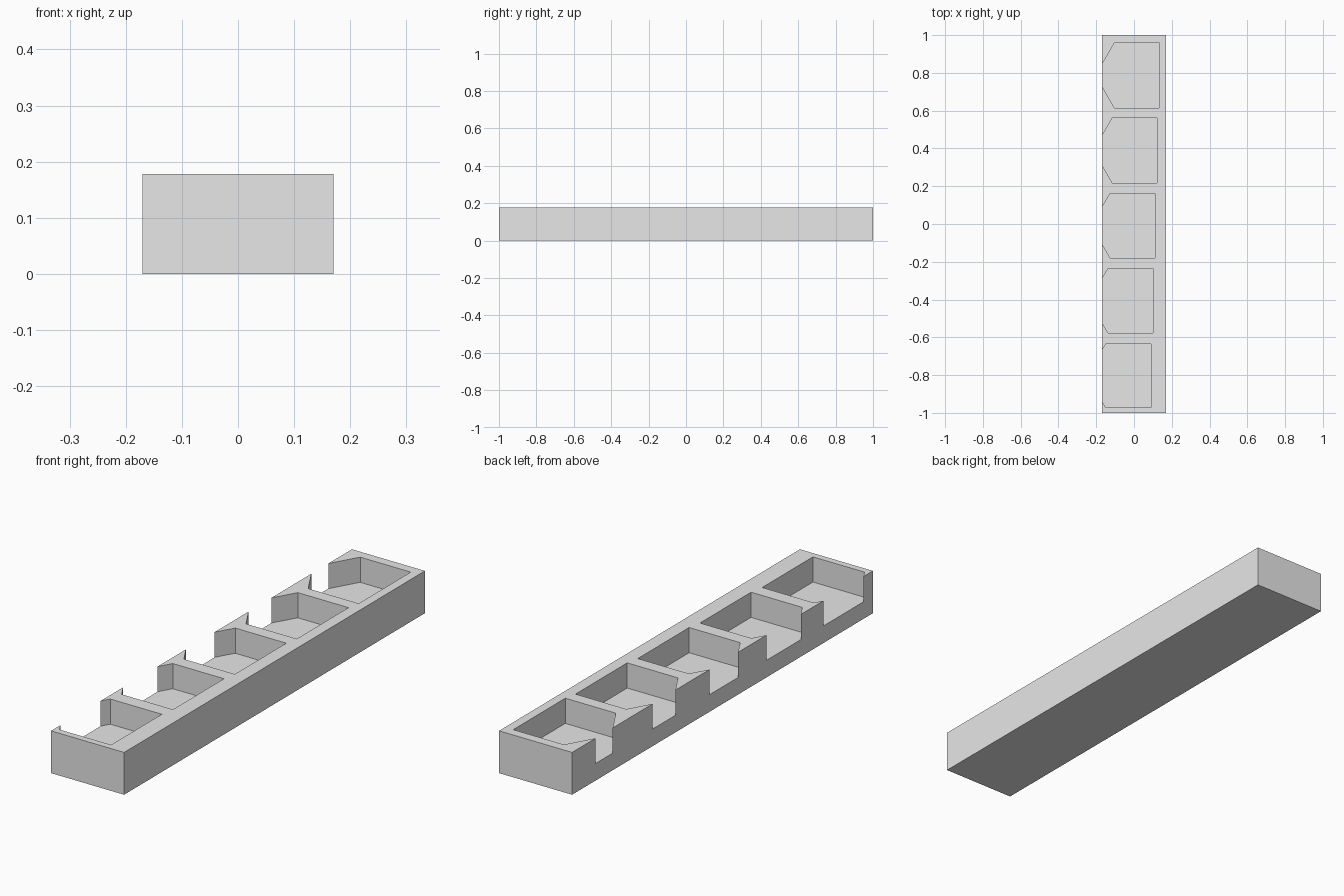
import bpy
import bmesh
from math import sqrt

cube = bpy.data.objects.get("Cube")
if cube:
    bpy.data.objects.remove(cube, do_unlink=True)

HALF_W, HALF_L, HEIGHT, FLOOR = 0.17, 1.0, 0.178, 0.072

grey = bpy.data.materials.new("light_grey")
grey.use_nodes = True
grey.diffuse_color = (0.8, 0.8, 0.8, 1)
grey.node_tree.nodes["Principled BSDF"].inputs["Base Color"].default_value = (0.8, 0.8, 0.8, 1)


def prism(name, outline, z0, z1):
    """Extrude a flat outline from z0 up to z1."""
    bm = bmesh.new()
    base = bm.faces.new([bm.verts.new((x, y, z0)) for x, y in outline])
    top = bmesh.ops.extrude_face_region(bm, geom=[base])["geom"]
    moved = [v for v in top if isinstance(v, bmesh.types.BMVert)]
    bmesh.ops.translate(bm, verts=moved, vec=(0, 0, z1 - z0))
    bmesh.ops.recalc_face_normals(bm, faces=bm.faces)
    mesh = bpy.data.meshes.new(name)
    bm.to_mesh(mesh)
    bm.free()
    mesh.materials.append(grey)
    obj = bpy.data.objects.new(name, mesh)
    bpy.context.collection.objects.link(obj)
    return obj


# Solid tray block
tray = prism("tray", [(-HALF_W, -HALF_L), (HALF_W, -HALF_L),
                      (HALF_W, HALF_L), (-HALF_W, HALF_L)], 0, HEIGHT)

# Five pockets, open on one long side through a mouth that widens toward the front
for i in range(5):
    yc = 0.787 - 0.3977 * i
    half = 0.173 - 0.0011 * i
    back = 0.132 - 0.0105 * i
    shoulder = -0.103 - 0.0117 * i
    mouth = half - sqrt(3) * (shoulder + HALF_W)
    lip = -HALF_W - 0.02
    side = [(lip, mouth), (-HALF_W, mouth), (shoulder, half), (back, half)]
    outline = [(x, yc + y) for x, y in side] + [(x, yc - y) for x, y in reversed(side)]
    cutter = prism(f"pocket_cutter_{i + 1}", outline, FLOOR, HEIGHT + 0.05)
    cutter.hide_render = True
    cutter.hide_set(True)
    cut = tray.modifiers.new(f"pocket_{i + 1}", "BOOLEAN")
    cut.operation = "DIFFERENCE"
    cut.solver = "EXACT"
    cut.object = cutter
